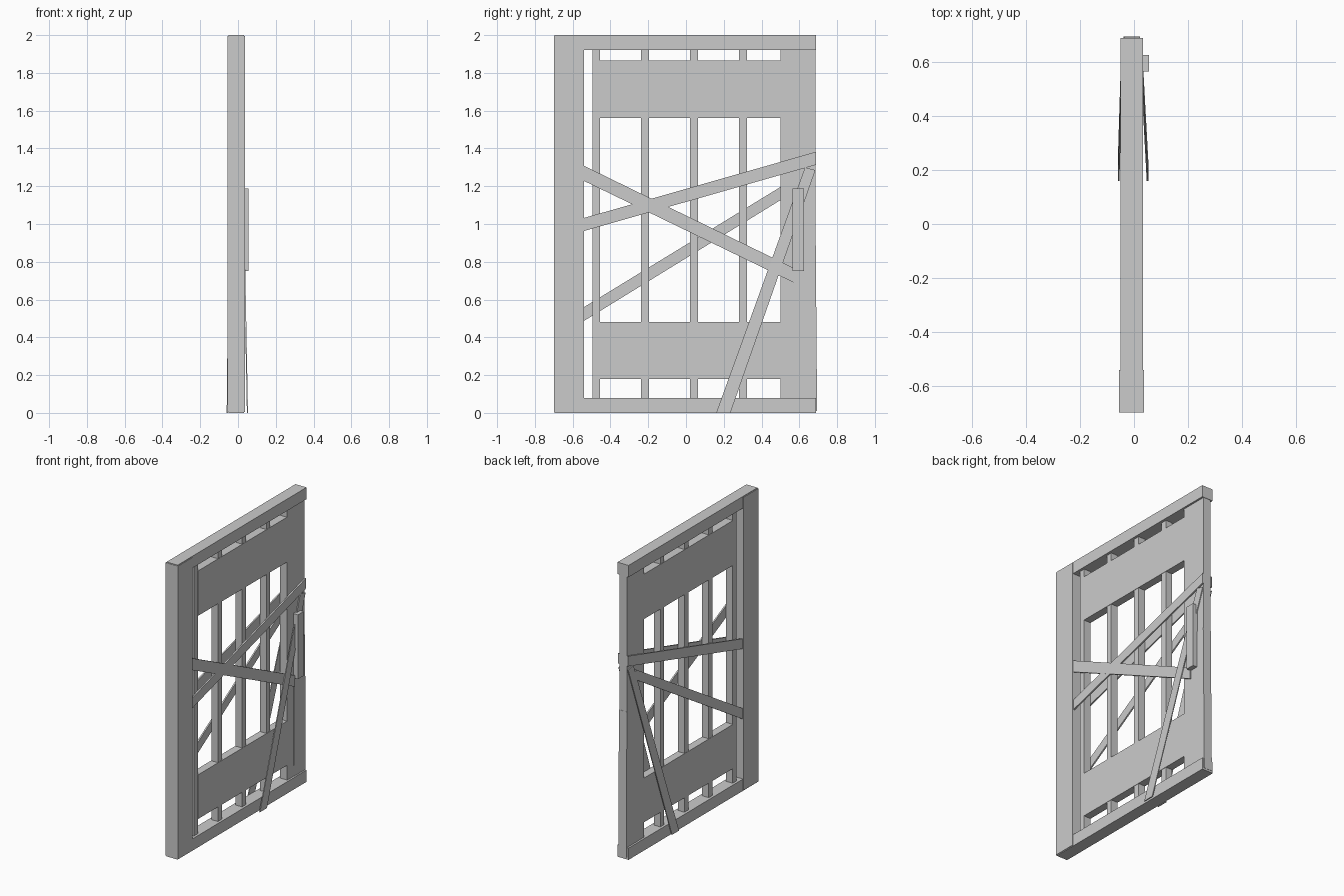
import bpy, bmesh

if "Cube" in bpy.data.objects:
    bpy.data.objects.remove(bpy.data.objects["Cube"])

grey = bpy.data.materials.new("weathered_grey")
grey.diffuse_color = (0.6, 0.6, 0.6, 1)
grey.use_nodes = True
grey.node_tree.nodes["Principled BSDF"].inputs["Base Color"].default_value = grey.diffuse_color


def prism(name, outline, x_bottom, x_top, thick):
    """Extrude a (y, z) outline along x; its inner x slides from bottom to top."""
    bm = bmesh.new()
    zs = [p[1] for p in outline]
    z0, z1 = min(zs), max(zs)
    rings = []
    for off in (0, thick):
        ring = []
        for y, z in outline:
            t = (z - z0) / (z1 - z0)
            ring.append(bm.verts.new((x_bottom + (x_top - x_bottom) * t + off, y, z)))
        rings.append(ring)
    a, b = rings
    n = len(a)
    bm.faces.new(a)
    bm.faces.new(b)
    for i in range(n):
        j = (i + 1) % n
        bm.faces.new((a[i], a[j], b[j], b[i]))
    bmesh.ops.recalc_face_normals(bm, faces=bm.faces)
    me = bpy.data.meshes.new(name)
    bm.to_mesh(me)
    bm.free()
    me.materials.append(grey)
    ob = bpy.data.objects.new(name, me)
    bpy.context.collection.objects.link(ob)
    return ob


def box(name, x, y, z):
    return prism(name, [(y[0], z[0]), (y[1], z[0]), (y[1], z[1]), (y[0], z[1])],
                 x[0], x[0], x[1] - x[0])


# Outer frame
box("top_rail", (-0.05, 0.033), (-0.695, 0.688), (1.92, 2.0))
box("bottom_rail", (-0.05, 0.033), (-0.695, 0.688), (0.0, 0.08))
box("hinge_stile", (-0.055, 0.037), (-0.698, -0.54), (0.005, 1.995))
box("latch_stile", (-0.036, 0.02), (0.50, 0.685), (0.08, 1.92))

# Slightly skewed edge board on the latch side
prism("latch_edge_board", [(0.57, 0.08), (0.694, 0.01), (0.686, 1.0), (0.567, 1.0)],
      -0.038, -0.036, 0.06)

# Vertical bars
for i, y in enumerate((-0.475, -0.218, 0.042, 0.302)):
    box(f"vertical_bar_{i + 1}", (-0.033, 0.016), (y - 0.021, y + 0.021), (0.08, 1.92))

# Solid panels between the bars
box("upper_panel", (-0.035, 0.018), (-0.455, 0.50), (1.56, 1.865))
box("lower_panel", (-0.035, 0.018), (-0.455, 0.50), (0.18, 0.48))

# Boards nailed across both sides
rising = [(-0.54, 0.963), (0.687, 1.313), (0.687, 1.382), (-0.54, 1.032)]
falling = [(-0.54, 1.228), (0.57, 0.69), (0.57, 0.767), (-0.54, 1.308)]
steep = [(-0.54, 0.487), (0.62, 1.20), (0.60, 1.257), (-0.54, 0.56)]
leaning = [(0.16, 0), (0.235, 0), (0.685, 1.285), (0.63, 1.30)]
prism("rising_board_right", rising, 0.02, 0.02, 0.01)
prism("rising_board_left", rising, -0.046, -0.046, 0.01)
prism("falling_board_right", falling, 0.021, 0.021, 0.01)
prism("steep_board_left", steep, -0.045, -0.045, 0.01)
prism("leaning_board_right", leaning, 0.047, 0.022, 0.006)
prism("leaning_board_left", leaning, -0.06, -0.046, 0.006)

# Handle
box("handle", (0.02, 0.055), (0.565, 0.626), (0.75, 1.187))
